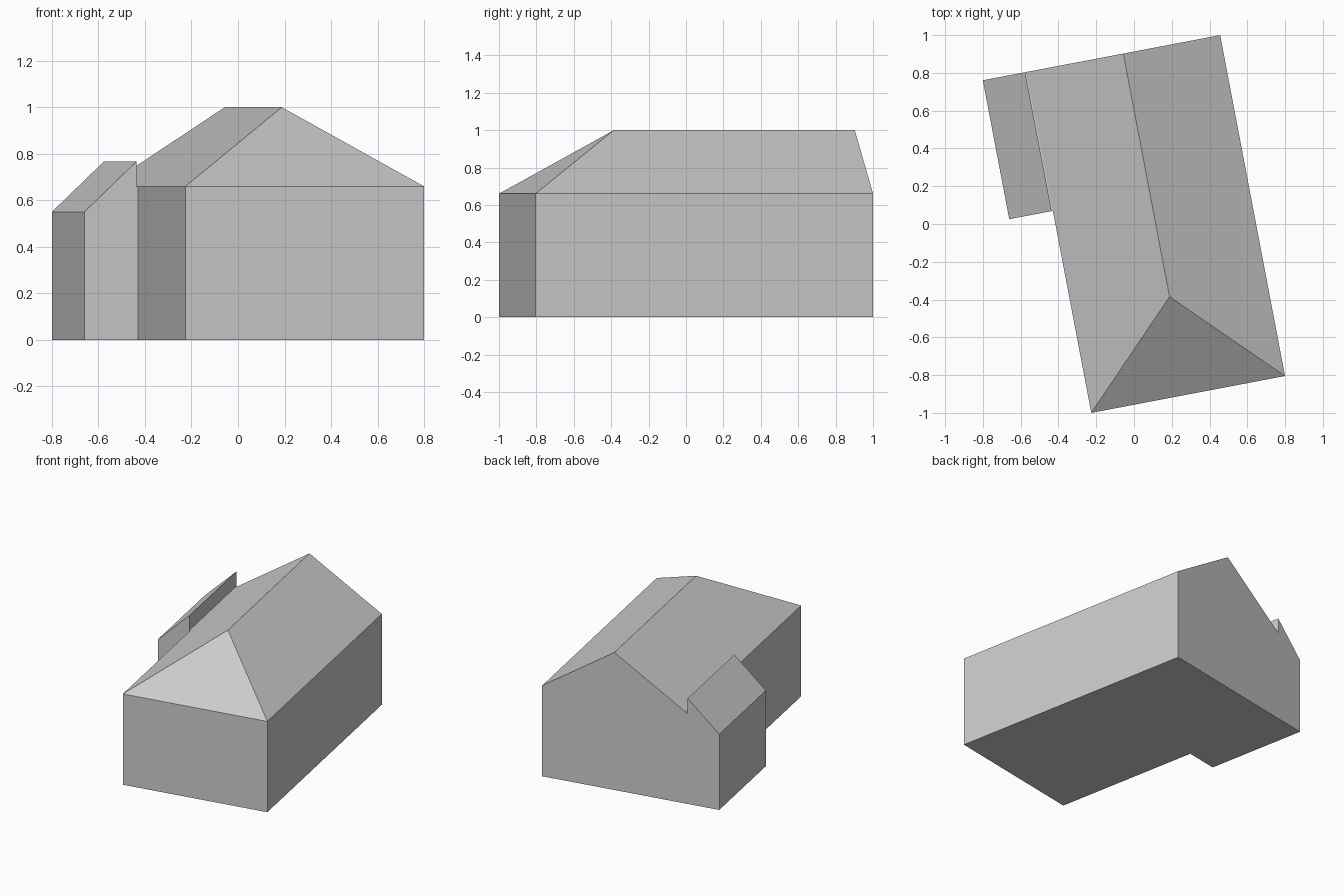
import bpy
import bmesh
from math import radians
from mathutils import Matrix

cube = bpy.data.objects.get("Cube")
if cube:
    bpy.data.objects.remove(cube, do_unlink=True)

# One plain grey for walls and roofs
grey = bpy.data.materials.new("plain_grey")
grey.use_nodes = True
COLOUR = (0.6, 0.6, 0.6, 1)
grey.diffuse_color = COLOUR
grey.node_tree.nodes["Principled BSDF"].inputs["Base Color"].default_value = COLOUR

# The building stands turned on its plot
PLACEMENT = Matrix.Translation((0.115, 0, 0)) @ Matrix.Rotation(radians(10.77), 4, "Z")


def extruded_profile(name, profile, front, back, adjust=None):
    """Run an x-z profile along y from front to back, then adjust points."""
    bm = bmesh.new()
    near = [bm.verts.new((x, front, z)) for x, z in profile]
    far = [bm.verts.new((x, back, z)) for x, z in profile]
    bm.faces.new(near)
    bm.faces.new(far[::-1])
    for i in range(len(profile)):
        j = (i + 1) % len(profile)
        bm.faces.new((near[i], far[i], far[j], near[j]))
    if adjust:
        adjust(bm, near)
    bmesh.ops.recalc_face_normals(bm, faces=bm.faces)
    mesh = bpy.data.meshes.new(name)
    bm.to_mesh(mesh)
    bm.free()
    mesh.materials.append(grey)
    obj = bpy.data.objects.new(name, mesh)
    obj.matrix_world = PLACEMENT
    bpy.context.collection.objects.link(obj)
    return obj


HALF_WIDTH, HALF_DEPTH = 0.522, 0.9185
EAVE, RIDGE = 0.66, 1.0
HIP_Y = -0.392


def hip_front(bm, near):
    # Split the front at the eaves and lean the ridge end back into a hip
    right_eave, left_eave = near[3], near[1]
    bmesh.ops.connect_verts(bm, verts=[left_eave, right_eave])
    near[2].co.y = HIP_Y


# Main house: gable at the back, hip at the front
extruded_profile(
    "main_house",
    [(HALF_WIDTH, 0), (HALF_WIDTH, EAVE), (0, RIDGE),
     (-HALF_WIDTH, EAVE), (-HALF_WIDTH, 0)],
    -HALF_DEPTH, HALF_DEPTH, hip_front)

# Lean-to on the right side, its roof rising a step above the eaves
STEP_X, OUTER_X = -0.529, -0.757
extruded_profile(
    "side_lean_to",
    [(-HALF_WIDTH, 0), (-HALF_WIDTH, EAVE), (STEP_X, EAVE),
     (STEP_X, 0.767), (OUTER_X, 0.55), (OUTER_X, 0)],
    0.17, HALF_DEPTH)
